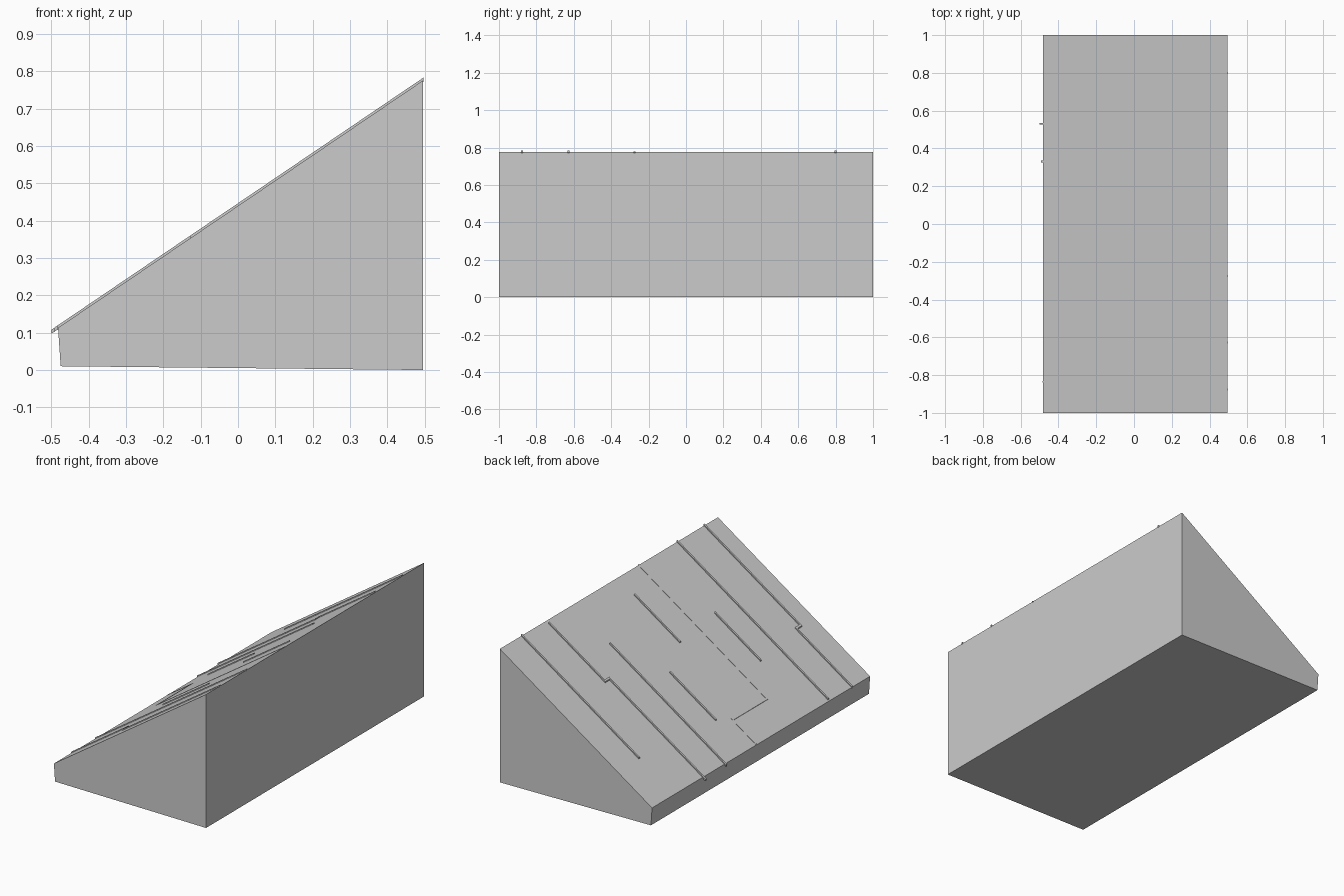
import bpy, bmesh
from mathutils import Vector

if "Cube" in bpy.data.objects:
    bpy.data.objects.remove(bpy.data.objects["Cube"])

X0, Z0, X1, Z1 = -0.482, 0.113, 0.495, 0.775   # sloped top edge
SLOPE = (Z1 - Z0) / (X1 - X0)


def make_object(name, bm):
    bmesh.ops.recalc_face_normals(bm, faces=bm.faces[:])
    mesh = bpy.data.meshes.new(name)
    bm.to_mesh(mesh)
    bm.free()
    obj = bpy.data.objects.new(name, mesh)
    bpy.context.collection.objects.link(obj)
    return obj


# Wedge body: side profile extruded along y
def wedge():
    bm = bmesh.new()
    profile = [(-0.475, 0.01), (X1, 0), (X1, Z1), (X0, Z0)]
    face = bm.faces.new([bm.verts.new((x, -1, z)) for x, z in profile])
    ext = bmesh.ops.extrude_face_region(bm, geom=[face])
    verts = [v for v in ext["geom"] if isinstance(v, bmesh.types.BMVert)]
    bmesh.ops.translate(bm, verts=verts, vec=(0, 2, 0))
    make_object("wedge_body", bm)


# Thin raised strip following a right-angled path on the slope
def strip(name, path, low=-0.004, high=0.007, width=0.01):
    bm = bmesh.new()
    pts = [Vector(p) for p in path]
    dirs = [(b - a).normalized() for a, b in zip(pts, pts[1:])]
    normals = [Vector((-d.y, d.x)) for d in dirs]
    rings = []
    for i, p in enumerate(pts):
        if i == 0:
            n = normals[0]
        elif i == len(pts) - 1:
            n = normals[-1]
        else:
            n = normals[i - 1] + normals[i]      # mitred corner
        ring = []
        for side, h in ((-1, low), (1, low), (1, high), (-1, high)):
            q = p + n * side * width / 2
            ring.append(bm.verts.new((q.x, q.y, Z0 + (q.x - X0) * SLOPE + h)))
        rings.append(ring)
    for a, b in zip(rings, rings[1:]):
        for k in range(4):
            j = (k + 1) % 4
            bm.faces.new((a[k], a[j], b[j], b[k]))
    bm.faces.new(rings[0])
    bm.faces.new(rings[-1])
    make_object(name, bm)


wedge()

# Straight strips: y, x start, x end
for i, (y, a, b) in enumerate([(0.80, -0.26, 0.497), (0.331, -0.493, 0.255),
                               (0.142, -0.292, 0.002), (-0.083, 0.095, 0.388),
                               (-0.45, -0.167, 0.13), (-0.628, -0.475, 0.497)]):
    strip(f"straight_strip_{i + 1}", [(a, y), (b, y)])

# Stepped strips: one y, then a jog at x, then another y
for i, (a, y1, x, y2, b, high) in enumerate([
        (-0.5, 0.531, 0.12, 0.572, 0.48, 0.007),
        (-0.478, 0.04, -0.327, -0.275, 0.497, 0.002),
        (-0.485, -0.835, -0.124, -0.876, 0.497, 0.007)]):
    strip(f"stepped_strip_{i + 1}", [(a, y1), (x, y1), (x, y2), (b, y2)], high=high)
